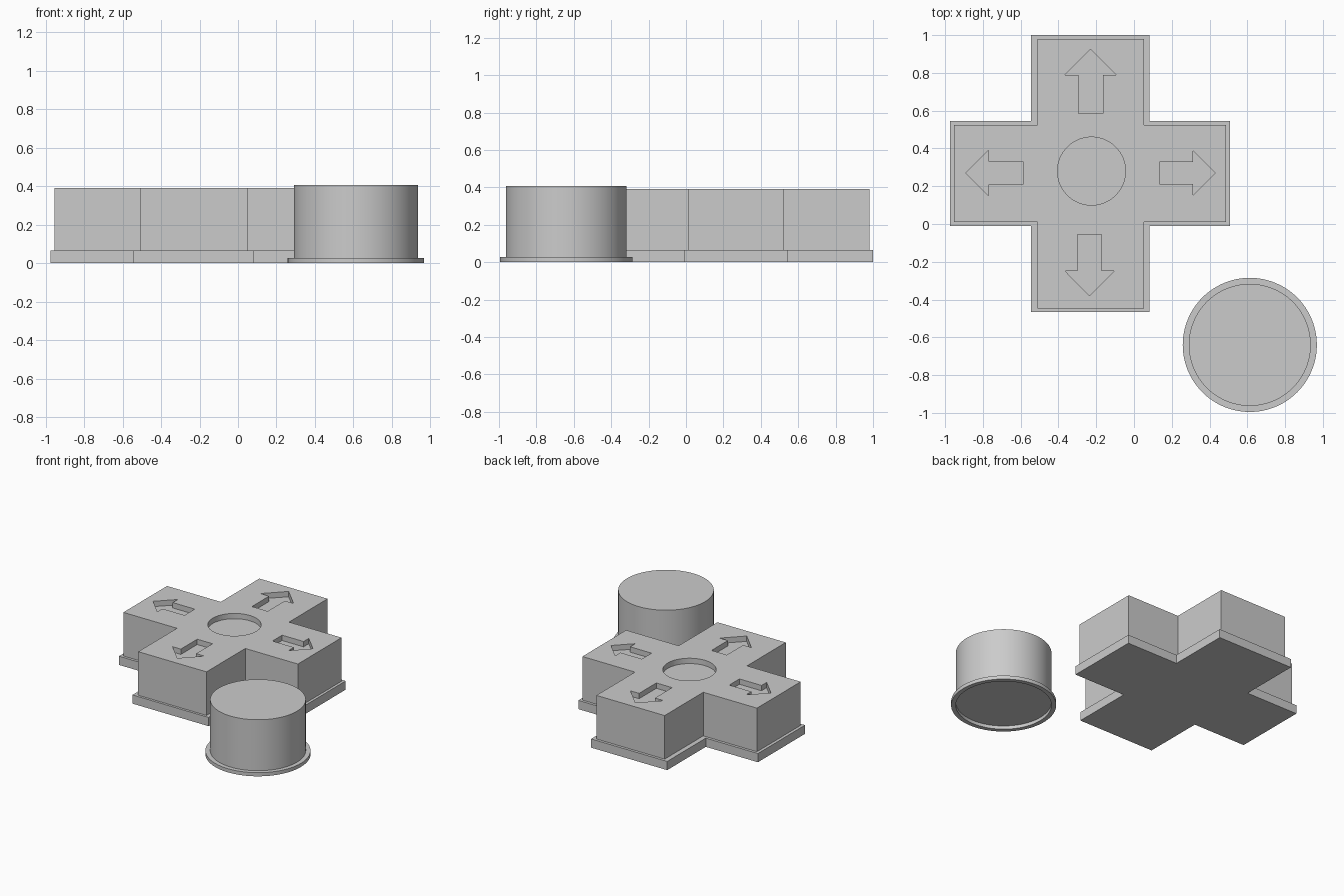
import bpy, bmesh, math
from mathutils import Vector

default = bpy.data.objects.get("Cube")
if default:
    bpy.data.objects.remove(default, do_unlink=True)

grey = bpy.data.materials.new("plain grey")
grey.use_nodes = True
grey.diffuse_color = (0.6, 0.6, 0.6, 1)
grey.node_tree.nodes["Principled BSDF"].inputs["Base Color"].default_value = (0.6, 0.6, 0.6, 1)


def finish(name, bm):
    bmesh.ops.recalc_face_normals(bm, faces=bm.faces)
    mesh = bpy.data.meshes.new(name)
    bm.to_mesh(mesh)
    bm.free()
    mesh.materials.append(grey)
    obj = bpy.data.objects.new(name, mesh)
    bpy.context.collection.objects.link(obj)
    return obj


def prism(name, outline, bottom, top):
    """Extrude a flat outline from bottom to top."""
    bm = bmesh.new()
    face = bm.faces.new([bm.verts.new((x, y, bottom)) for x, y in outline])
    out = bmesh.ops.extrude_face_region(bm, geom=[face])
    verts = [v for v in out["geom"] if isinstance(v, bmesh.types.BMVert)]
    bmesh.ops.translate(bm, verts=verts, vec=(0, 0, top - bottom))
    return finish(name, bm)


def circle(centre, radius, sides=96):
    angles = [2 * math.pi * i / sides for i in range(sides)]
    return [(centre[0] + radius * math.cos(a), centre[1] + radius * math.sin(a)) for a in angles]


def lathe(name, centre, profile, sides=96):
    """Spin a closed (radius, z) profile around a vertical axis."""
    bm = bmesh.new()
    rings = [[bm.verts.new((x, y, z)) for x, y in circle(centre, r, sides)] for r, z in profile]
    for a, b in zip(rings, rings[1:] + rings[:1]):
        for i in range(sides):
            j = (i + 1) % sides
            bm.faces.new((a[i], a[j], b[j], b[i]))
    return finish(name, bm)


def cross(x0, x1, x2, x3, y0, y1, y2, y3):
    return [(x1, y0), (x2, y0), (x2, y1), (x3, y1), (x3, y2), (x2, y2),
            (x2, y3), (x1, y3), (x1, y2), (x0, y2), (x0, y1), (x1, y1)]


def arrow(tail, tip, shaft, head, head_length):
    """Arrow outline from tail to tip; shaft and head are half widths."""
    tail, tip = Vector(tail), Vector(tip)
    along = (tip - tail).normalized()
    side = Vector((-along.y, along.x))
    neck = tip - along * head_length
    return [tail - side * shaft, neck - side * shaft, neck - side * head, tip,
            neck + side * head, neck + side * shaft, tail + side * shaft]


# Directional pad: wide flange and raised cross
FLANGE_TOP, PAD_TOP, RECESS = 0.065, 0.39, 0.04
prism("pad_flange", cross(-0.975, -0.545, 0.083, 0.507, -0.465, -0.01, 0.545, 1.0), 0, FLANGE_TOP)
pad = prism("pad_body", cross(-0.953, -0.51, 0.053, 0.487, -0.447, 0.01, 0.525, 0.98),
            FLANGE_TOP, PAD_TOP)

# Recessed arrows and centre dish
recesses = {
    "back_arrow": arrow((-0.23, 0.585), (-0.23, 0.925), 0.065, 0.137, 0.137),
    "front_arrow": arrow((-0.235, -0.055), (-0.235, -0.38), 0.063, 0.131, 0.132),
    "right_arrow": arrow((-0.588, 0.27), (-0.89, 0.27), 0.06, 0.12, 0.12),
    "left_arrow": arrow((0.135, 0.27), (0.43, 0.27), 0.057, 0.118, 0.118),
    "centre_dish": circle((-0.225, 0.28), 0.18),
}
bpy.context.view_layer.objects.active = pad
for name, outline in recesses.items():
    cutter = prism(name + "_cutter", outline, PAD_TOP - RECESS, PAD_TOP + 0.1)
    cutter.hide_render = True
    cut = pad.modifiers.new(name, "BOOLEAN")
    cut.operation, cut.solver, cut.object = "DIFFERENCE", "EXACT", cutter
    bpy.ops.object.modifier_apply(modifier=cut.name)
    bpy.data.objects.remove(cutter, do_unlink=True)

# Round button: solid drum above an open flange ring
BUTTON = (0.613, -0.64)
drum = prism("button_drum", circle(BUTTON, 0.323), 0.025, 0.407)
ring = lathe("button_flange", BUTTON, [(0.323, 0), (0.355, 0), (0.355, 0.027), (0.323, 0.027)])
bpy.ops.object.select_all(action="DESELECT")
for obj in (drum, ring):
    obj.select_set(True)
bpy.context.view_layer.objects.active = drum
bpy.ops.object.shade_smooth_by_angle(angle=math.radians(30))
